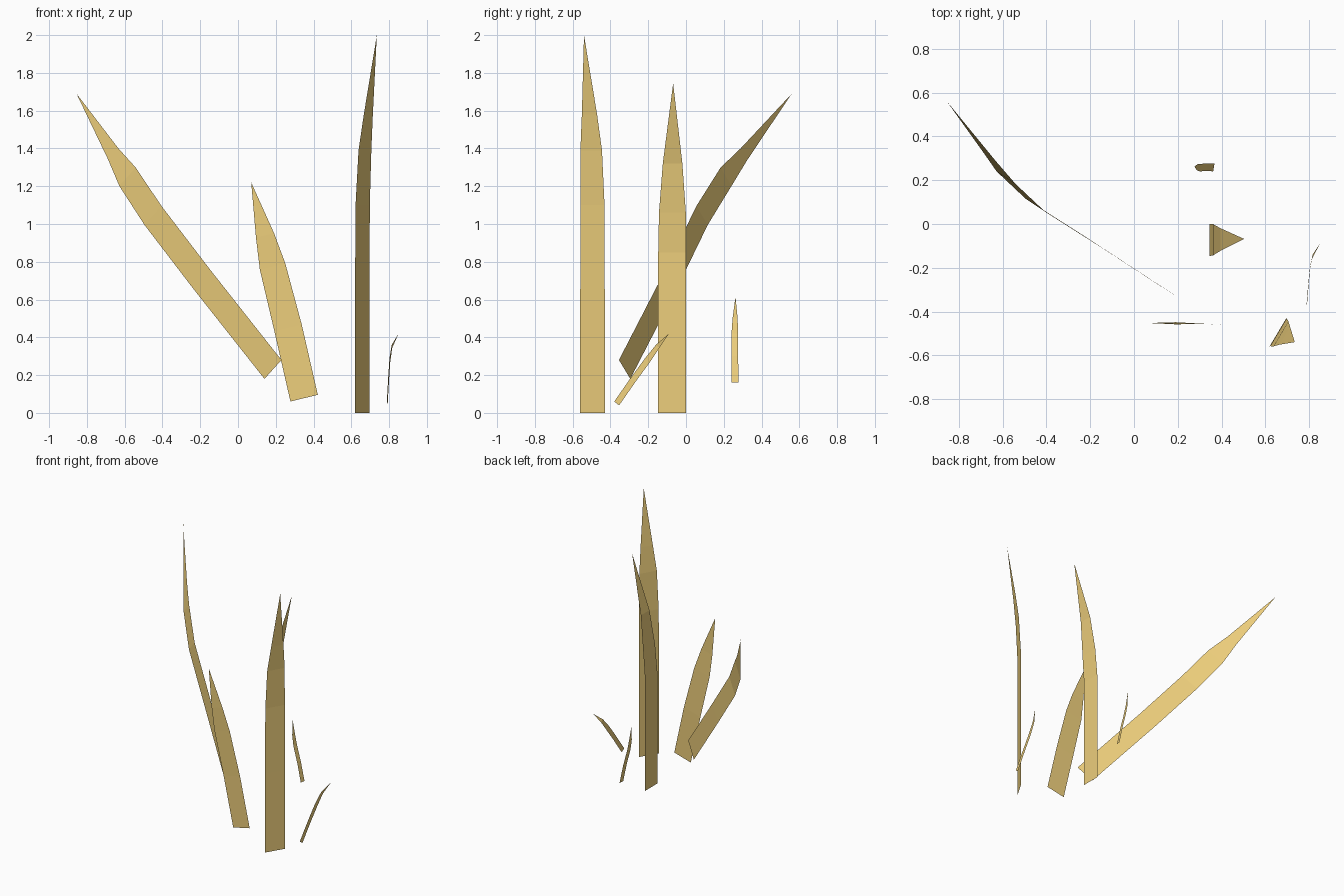
import bpy
from mathutils import Vector

straw = bpy.data.materials.new("straw")
straw.diffuse_color = (0.85, 0.62, 0.20, 1)


def blade(name, across, spine, tip):
    """Flat ribbon: spine rows are (x, y, z, width factor), closed by a pointed tip."""
    half = Vector(across) / 2
    verts = []
    for x, y, z, k in spine:
        c = Vector((x, y, z))
        verts += [c - half * k, c + half * k]
    n = len(verts)
    verts.append(Vector(tip))
    faces = [(i, i + 1, i + 3, i + 2) for i in range(0, n - 2, 2)]
    faces.append((n - 2, n - 1, n))
    mesh = bpy.data.meshes.new(name)
    mesh.from_pydata(verts, [], faces)
    mesh.materials.append(straw)
    ob = bpy.data.objects.new(name, mesh)
    bpy.context.collection.objects.link(ob)


# long blade leaning to the left and back
blade("leaning_blade", (0.09, -0.06, 0.10),
      [(0.185, -0.325, 0.23, 1), (-0.19, -0.08, 0.705, 1),
       (-0.45, 0.085, 1.045, 1), (-0.585, 0.212, 1.25, 0.97),
       (-0.66, 0.307, 1.37, 0.6)], (-0.855, 0.56, 1.69))

# medium blade facing the front
blade("front_blade", (0.145, -0.008, 0.035),
      [(0.35, -0.458, 0.078, 1), (0.265, -0.453, 0.45, 1),
       (0.183, -0.454, 0.775, 0.93), (0.143, -0.456, 0.94, 0.66)],
      (0.07, -0.453, 1.22))

# tallest upright blade
blade("tall_blade", (0.077, 0.13, 0),
      [(0.658, -0.495, 0, 1), (0.658, -0.495, 0.6, 1),
       (0.66, -0.495, 1.1, 0.98), (0.672, -0.502, 1.39, 0.88),
       (0.69, -0.511, 1.58, 0.62)], (0.735, -0.54, 2.0))

# upright blade facing right
blade("right_blade", (0, 0.148, 0),
      [(0.345, -0.073, 0, 1), (0.345, -0.073, 0.85, 1),
       (0.362, -0.072, 1.06, 0.96), (0.395, -0.071, 1.32, 0.7)],
      (0.503, -0.068, 1.745))

# short blade leaning back
blade("short_leaning_blade", (0.004, 0.026, -0.02),
      [(0.79, -0.367, 0.05, 1), (0.797, -0.28, 0.175, 1),
       (0.804, -0.203, 0.28, 1), (0.815, -0.15, 0.352, 0.75)],
      (0.85, -0.09, 0.42))

# short upright blade at the back
blade("short_back_blade", (0.006, 0.036, 0),
      [(0.365, 0.259, 0.16, 1), (0.335, 0.259, 0.3, 0.97),
       (0.303, 0.258, 0.42, 0.95), (0.288, 0.26, 0.5, 0.75)],
      (0.277, 0.262, 0.615))
